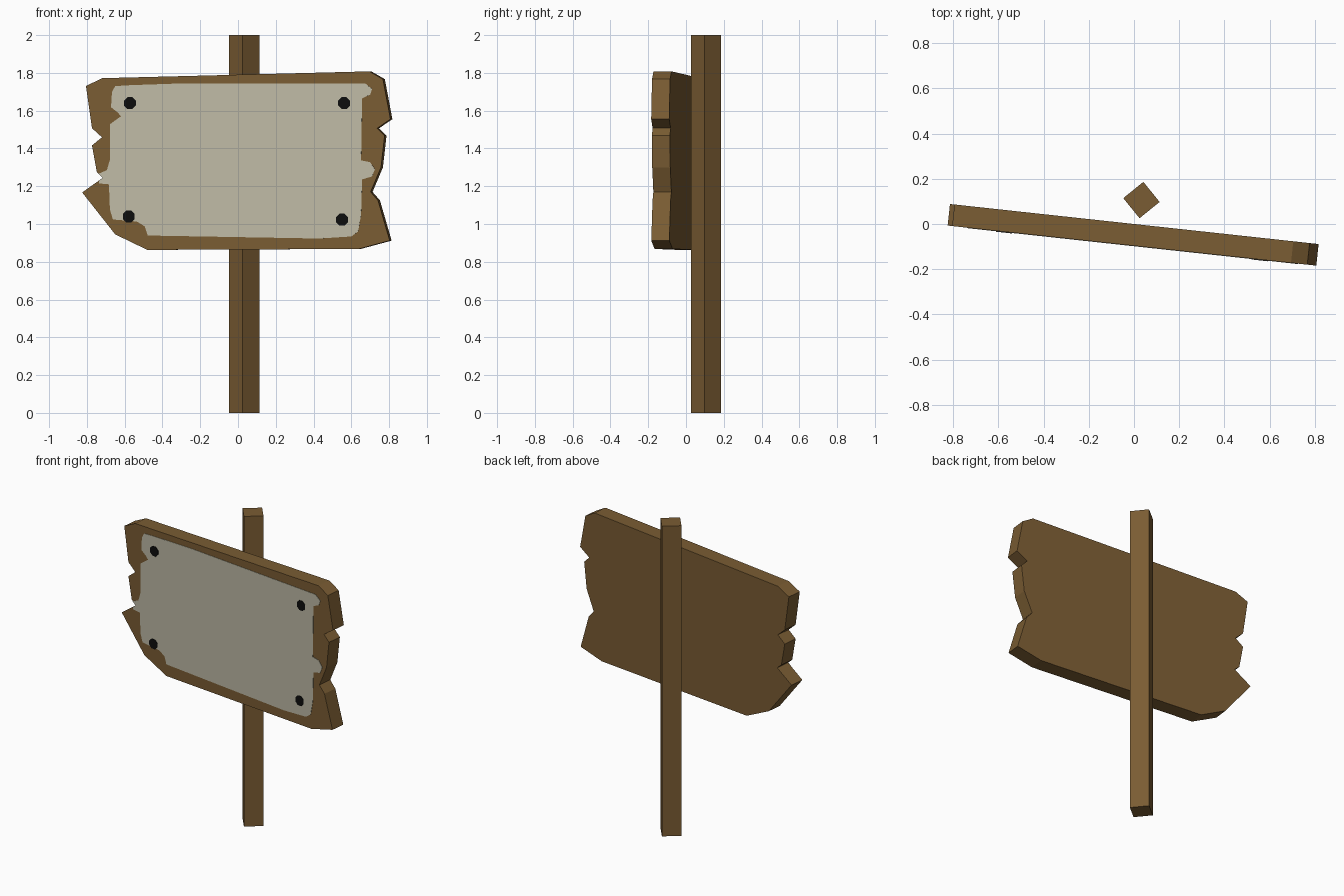
import bpy, bmesh, math

if "Cube" in bpy.data.objects:
    bpy.data.objects.remove(bpy.data.objects["Cube"])

TILT = math.radians(-6.2)   # the board is turned a little about z
THICK = 0.096


def material(name, rgb):
    m = bpy.data.materials.new(name)
    m.diffuse_color = (*rgb, 1.0)
    m.use_nodes = True
    m.node_tree.nodes["Principled BSDF"].inputs["Base Color"].default_value = m.diffuse_color
    return m


wood = material("brown wood", (0.195, 0.108, 0.033))
paper = material("old grey paper", (0.52, 0.495, 0.38))
black = material("black nail", (0.004, 0.004, 0.004))


def slab(name, outline, front, back, mat):
    """Extrude an (x, z) outline from local y = front to y = back."""
    bm = bmesh.new()
    face = bm.faces.new([bm.verts.new((x, front, z)) for x, z in outline])
    ext = bmesh.ops.extrude_face_region(bm, geom=[face])
    for v in ext["geom"]:
        if isinstance(v, bmesh.types.BMVert):
            v.co.y = back
    bmesh.ops.recalc_face_normals(bm, faces=bm.faces)
    mesh = bpy.data.meshes.new(name)
    bm.to_mesh(mesh)
    bm.free()
    mesh.materials.append(mat)
    obj = bpy.data.objects.new(name, mesh)
    bpy.context.collection.objects.link(obj)
    return obj


def on_board(x):
    """Seen-from-front x to distance along the tilted front face."""
    return (x - THICK * math.sin(TILT)) / math.cos(TILT)


def board_part(name, outline, front, back, mat):
    obj = slab(name, [(on_board(x), z) for x, z in outline], front, back, mat)
    obj.rotation_euler.z = TILT


# Rough plank with broken ends
board = [(-.805, 1.73), (-.72, 1.772), (.695, 1.808), (.767, 1.767),
         (.807, 1.555), (.737, 1.507), (.776, 1.468), (.757, 1.30),
         (.702, 1.17), (.741, 1.125), (.803, .912), (.64, .868),
         (-.48, .863), (-.65, .945), (-.825, 1.167), (-.715, 1.245),
         (-.747, 1.273), (-.773, 1.416), (-.72, 1.459), (-.773, 1.507)]
board_part("sign_board", board, -THICK, 0, wood)

# Torn paper sheet
sheet = [(-.667, 1.70), (-.65, 1.73), (-.57, 1.735), (-.28, 1.745),
         (.673, 1.745), (.71, 1.715), (.70, 1.685), (.657, 1.665),
         (.652, 1.337), (.70, 1.327), (.725, 1.29), (.71, 1.252),
         (.657, 1.236), (.652, 1.05), (.636, .96), (.60, .934),
         (.43, .923), (-.478, .939), (-.493, .987), (-.535, 1.013),
         (-.662, 1.024), (-.678, 1.077), (-.683, 1.21), (-.737, 1.215),
         (-.736, 1.23), (-.716, 1.245), (-.739, 1.266), (-.694, 1.285),
         (-.678, 1.34), (-.678, 1.528), (-.62, 1.57), (-.636, 1.59),
         (-.672, 1.618)]
board_part("paper_sheet", sheet, -THICK - .002, -THICK + .002, paper)

# Four nail heads
for i, (x, z) in enumerate([(-.572, 1.64), (.562, 1.64),
                            (-.578, 1.04), (.551, 1.023)]):
    ring = [(x + .034 * math.cos(a), z + .034 * math.sin(a))
            for a in (math.pi / 8 + k * math.pi / 4 for k in range(8))]
    board_part(f"nail_head_{i + 1}", ring, -THICK - .004, -THICK, black)

# Square post, turned on its own axis
h = .0572
post = slab("post", [(-h, 0), (h, 0), (h, 2), (-h, 2)], -h, h, wood)
post.location = (.033, .106, 0)
post.rotation_euler.z = math.radians(39)
